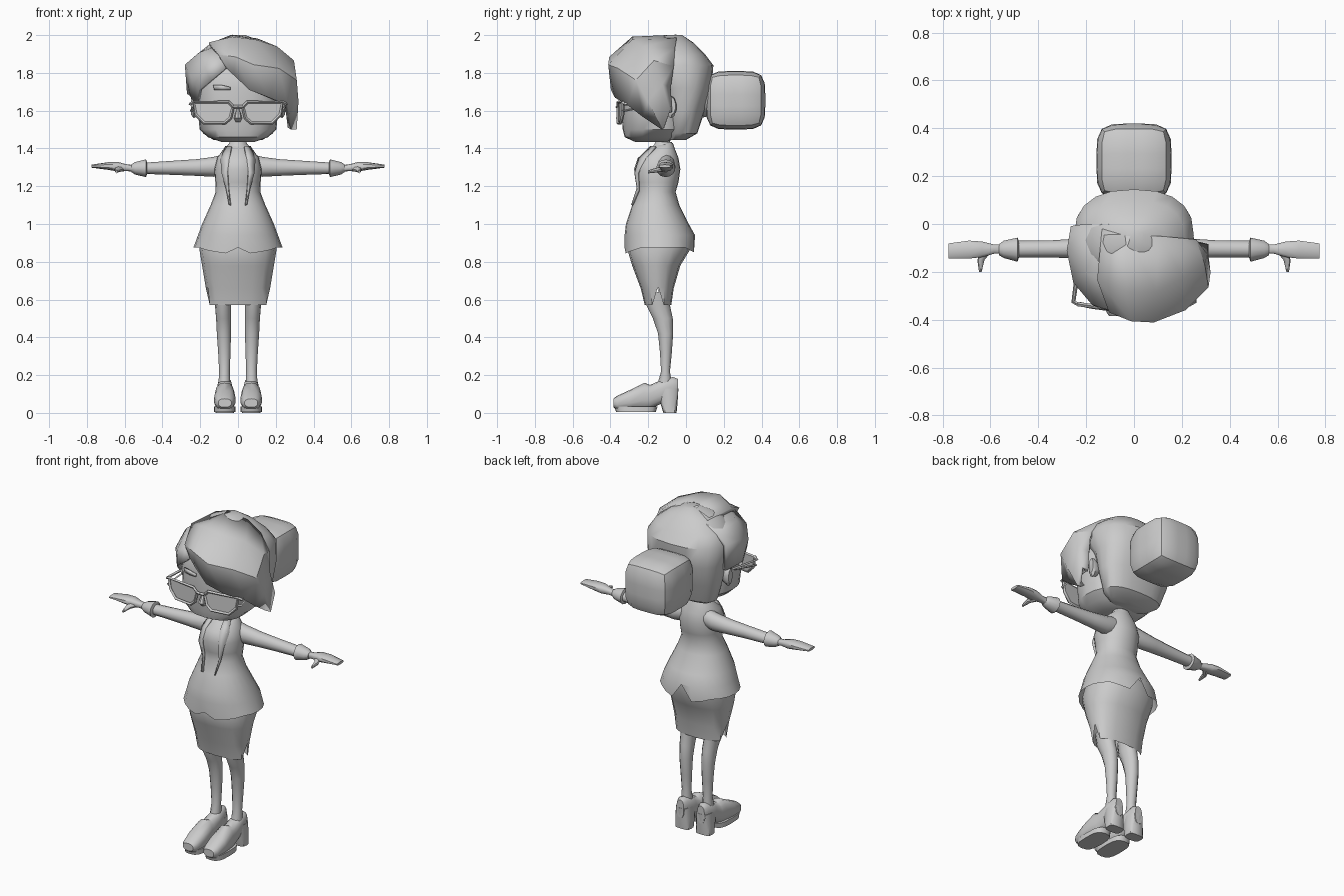
import bpy, bmesh, math


def finish(name, bm, mirror=False, thick=0.0, angle=40):
    bmesh.ops.recalc_face_normals(bm, faces=bm.faces[:])
    me = bpy.data.meshes.new(name)
    bm.to_mesh(me)
    bm.free()
    ob = bpy.data.objects.new(name, me)
    bpy.context.collection.objects.link(ob)
    bpy.ops.object.select_all(action='DESELECT')
    ob.select_set(True)
    bpy.context.view_layer.objects.active = ob
    bpy.ops.object.shade_smooth_by_angle(angle=math.radians(angle))
    if thick:
        m = ob.modifiers.new("thickness", 'SOLIDIFY')
        m.thickness, m.offset = thick, 0
    if mirror:
        m = ob.modifiers.new("mirror", 'MIRROR')
        m.use_axis[0] = True
        m.use_mirror_merge = False
    return ob


def loft(name, axis, rings, n=16, p=2.0, mirror=False, notch=None, angle=40):
    """Rings are (t, u0, u1, v0, v1); notch shifts points of the last ring along the axis."""
    bm = bmesh.new()
    loops = []
    for k, (t, u0, u1, v0, v1) in enumerate(rings):
        loop = []
        for i in range(n):
            a = 2 * math.pi * i / n - math.pi / 2
            c, s = math.cos(a), math.sin(a)
            u = (u0 + u1) / 2 + (u1 - u0) / 2 * math.copysign(abs(c) ** (2 / p), c)
            v = (v0 + v1) / 2 + (v1 - v0) / 2 * math.copysign(abs(s) ** (2 / p), s)
            d = t + (notch.get(i, 0) if notch and k == len(rings) - 1 else 0)
            loop.append(bm.verts.new({'x': (d, u, v), 'y': (u, d, v), 'z': (u, v, d)}[axis]))
        loops.append(loop)
    for a, b in zip(loops, loops[1:]):
        for i in range(n):
            j = (i + 1) % n
            bm.faces.new((a[i], a[j], b[j], b[i]))
    bm.faces.new(loops[0])
    if not notch:
        bm.faces.new(loops[-1])
    return finish(name, bm, mirror, angle=angle)


def body(rings):
    """Left-right symmetric rings from (z, half width, front y, back y)."""
    return [(z, -h, h, a, b) for z, h, a, b in rings]


def sheet(name, rows, thick, mirror=False):
    bm = bmesh.new()
    g = [[bm.verts.new(c) for c in r] for r in rows]
    for a, b in zip(g, g[1:]):
        for i in range(len(a) - 1):
            bm.faces.new((a[i], a[i + 1], b[i + 1], b[i]))
    return finish(name, bm, mirror, thick)


def tube(name, pts, r, cyclic=False):
    """Thin bar mirrored to both sides."""
    cu = bpy.data.curves.new(name, 'CURVE')
    cu.dimensions = '3D'
    cu.bevel_depth, cu.bevel_resolution, cu.use_fill_caps = r, 0, True
    sp = cu.splines.new('POLY')
    sp.points.add(len(pts) - 1)
    for q, c in zip(sp.points, pts):
        q.co = (*c, 1)
    sp.use_cyclic_u = cyclic
    tmp = bpy.data.objects.new(name + "_path", cu)
    bm = bmesh.new()
    bm.from_mesh(tmp.to_mesh())
    tmp.to_mesh_clear()
    bpy.data.objects.remove(tmp)
    return finish(name, bm, True)


# Head, nose, ears, neck
loft("head", 'z', body([(1.435, .09, -.27, -.1), (1.46, .16, -.325, -.04), (1.5, .203, -.335, 0),
     (1.6, .213, -.34, 0), (1.72, .215, -.345, 0), (1.82, .2, -.33, 0), (1.92, .13, -.25, 0)]), 24, 2.5)
loft("nose", 'z', body([(1.54, .012, -.35, -.32), (1.56, .022, -.372, -.32), (1.61, .008, -.345, -.32)]), 8)
loft("ear", 'x', [(.2, -.11, -.06, 1.58, 1.66), (.235, -.11, -.05, 1.56, 1.68),
     (.25, -.095, -.055, 1.58, 1.67)], 10, mirror=True)
loft("neck", 'z', body([(1.36, .04, -.15, -.08), (1.47, .034, -.15, -.085)]), 12)

# Hair cap and bun
loft("hair_back", 'z', body([(1.445, .13, -.09, .0), (1.48, .185, -.105, .06), (1.6, .222, -.12, .1),
     (1.72, .238, -.15, .135), (1.84, .25, -.24, .145), (1.9, .215, -.23, .1),
     (1.96, .14, -.2, .04), (2.0, .04, -.1, -.02)]), 20, 2.4)
bm = bmesh.new()
bmesh.ops.create_cube(bm, size=2)
bmesh.ops.subdivide_edges(bm, edges=bm.edges[:], cuts=4, use_grid_fill=True)
for v in bm.verts:
    k = sum(abs(c) ** 4.5 for c in v.co) ** (1 / 4.5)
    c = v.co / k
    v.co = (c.x * .157, .263 + c.y * .157, 1.655 + c.z * .155)
finish("hair_bun", bm)
loft("bun_base", 'y', [(.05, -.13, .13, 1.56, 1.8), (.14, -.1, .1, 1.57, 1.76)], 12)

# Swept fringe and left side lock
sheet("fringe", [
    [(-.13, -.02, 1.95), (-.15, -.23, 1.95), (-.10, -.36, 1.89), (-.06, -.365, 1.83)],
    [(-.03, -.05, 1.99), (-.03, -.28, 1.98), (-.01, -.395, 1.88), (-.02, -.375, 1.79)],
    [(.1, -.05, 1.97), (.09, -.28, 1.965), (.08, -.4, 1.84), (.06, -.385, 1.71)],
    [(.19, -.06, 1.92), (.2, -.22, 1.93), (.21, -.35, 1.82), (.16, -.365, 1.67)],
    [(.25, -.07, 1.83), (.285, -.17, 1.86), (.3, -.26, 1.76), (.255, -.3, 1.63)],
    [(.25, -.09, 1.72), (.295, -.13, 1.74), (.308, -.2, 1.65), (.265, -.22, 1.57)],
    [(.265, -.085, 1.59), (.3, -.09, 1.6), (.3, -.12, 1.505), (.272, -.12, 1.505)]], .025)
sheet("side_lock", [
    [(-.1, 0, 1.955), (-.12, -.24, 1.93), (-.09, -.355, 1.87), (-.055, -.36, 1.83)],
    [(-.2, 0, 1.9), (-.2, -.2, 1.9), (-.17, -.33, 1.83), (-.14, -.345, 1.76)],
    [(-.255, -.01, 1.84), (-.272, -.11, 1.84), (-.245, -.24, 1.79), (-.2, -.29, 1.71)],
    [(-.24, -.03, 1.68), (-.26, -.1, 1.69), (-.245, -.18, 1.68), (-.215, -.22, 1.63)]], .02)

# Glasses and eyebrow
rim = [(.025, -.36, 1.62), (.05, -.36, 1.645), (.235, -.335, 1.645),
       (.225, -.335, 1.58), (.18, -.345, 1.535), (.07, -.36, 1.535), (.04, -.36, 1.56)]
tube("glasses_rim", rim, .009, True)
tube("glasses_bridge", [(0, -.365, 1.62), (.03, -.36, 1.62)], .009)
tube("temple_bar", [(.235, -.335, 1.645), (.255, -.325, 1.635), (.225, -.08, 1.65)], .008)
tube("temple_lower_bar", [(.235, -.335, 1.6), (.25, -.325, 1.6), (.225, -.15, 1.635)], .006)
bm = bmesh.new()
bm.faces.new([bm.verts.new((x, y + .006, z)) for x, y, z in rim])
finish("lens", bm, True)
sheet("eyebrow", [[(-.13, -.335, 1.735), (-.085, -.348, 1.735), (-.04, -.352, 1.725)],
                  [(-.125, -.335, 1.71), (-.085, -.348, 1.71), (-.04, -.352, 1.71)]], .01)

# Jacket with notched hem, collar and lapels
loft("jacket", 'z', body([(1.43, .04, -.155, -.07), (1.4, .075, -.185, -.06), (1.35, .11, -.255, -.04),
     (1.29, .125, -.275, -.03), (1.22, .12, -.262, -.04), (1.17, .118, -.255, -.055),
     (1.1, .145, -.285, -.035), (1.0, .19, -.318, .015), (.94, .212, -.325, .048), (.875, .236, -.325, .048)]),
     24, 2.1, notch={0: .0, 1: -.03, 2: -.022, 3: -.012, 23: -.03, 22: -.022, 21: -.012,
                     12: .07, 11: -.025, 13: -.025, 10: -.015, 14: -.015})
loft("collar", 'z', body([(1.37, .075, -.2, -.06), (1.435, .045, -.16, -.075)]), 14)
sheet("lapel", [[(.035, -.185, 1.41), (.065, -.16, 1.41)], [(.045, -.245, 1.35), (.09, -.215, 1.34)],
                [(.055, -.268, 1.27), (.085, -.255, 1.27)], [(.05, -.256, 1.19), (.06, -.25, 1.18)],
                [(.04, -.286, 1.1), (.045, -.284, 1.1)]], .012, True)

# Skirt with side slits
loft("skirt", 'z', body([(.95, .19, -.29, .02), (.87, .205, -.312, .025), (.78, .19, -.285, -.03),
     (.66, .17, -.24, -.065), (.57, .16, -.218, -.078)]), 16, 2.3, notch={4: .1, 12: .1})

# Arms: sleeve, cuff, hand, thumb
loft("sleeve", 'x', [(.07, -.15, -.06, 1.26, 1.37), (.13, -.15, -.055, 1.25, 1.355),
     (.22, -.145, -.06, 1.255, 1.343), (.34, -.14, -.068, 1.26, 1.335), (.49, -.14, -.07, 1.265, 1.325)],
     12, mirror=True)
loft("cuff", 'x', [(.48, -.135, -.075, 1.27, 1.32), (.487, -.158, -.057, 1.248, 1.342),
     (.545, -.142, -.07, 1.262, 1.328), (.565, -.13, -.085, 1.275, 1.315)], 12, mirror=True)
loft("hand", 'x', [(.55, -.125, -.085, 1.275, 1.312), (.585, -.125, -.085, 1.28, 1.315),
     (.635, -.14, -.072, 1.278, 1.328), (.69, -.146, -.068, 1.287, 1.327),
     (.775, -.145, -.08, 1.298, 1.314)], 10, 2.6, True)
loft("thumb", 'y', [(-.11, .59, .64, 1.278, 1.312), (-.15, .625, .655, 1.273, 1.3),
     (-.2, .637, .648, 1.268, 1.284)], 8, mirror=True)

# Legs
loft("leg", 'z', [(.64, .03, .13, -.22, -.08), (.57, .036, .122, -.21, -.085), (.5, .036, .116, -.175, -.07),
     (.42, .037, .112, -.148, -.068), (.32, .04, .105, -.138, -.075), (.22, .043, .1, -.132, -.085),
     (.12, .04, .105, -.16, -.07)], 12, mirror=True)

# Shoes: upper, sole, heel
loft("shoe_upper", 'y', [(-.385, .035, .105, .03, .075), (-.365, .022, .118, .015, .09),
     (-.3, .013, .127, .015, .12), (-.22, .018, .122, .015, .16), (-.19, .02, .118, .02, .148),
     (-.14, .025, .113, .045, .17), (-.07, .03, .11, .06, .19), (-.043, .045, .095, .07, .18)],
     14, 2.5, True)
loft("shoe_sole", 'z', [(0.005, .012, .128, -.37, -.16), (.035, .014, .126, -.38, -.15)], 16, 3, True)
loft("shoe_heel", 'z', [(0, .02, .12, -.12, -.05), (.05, .022, .118, -.135, -.045),
     (.13, .028, .112, -.15, -.04)], 12, 3.5, True)
